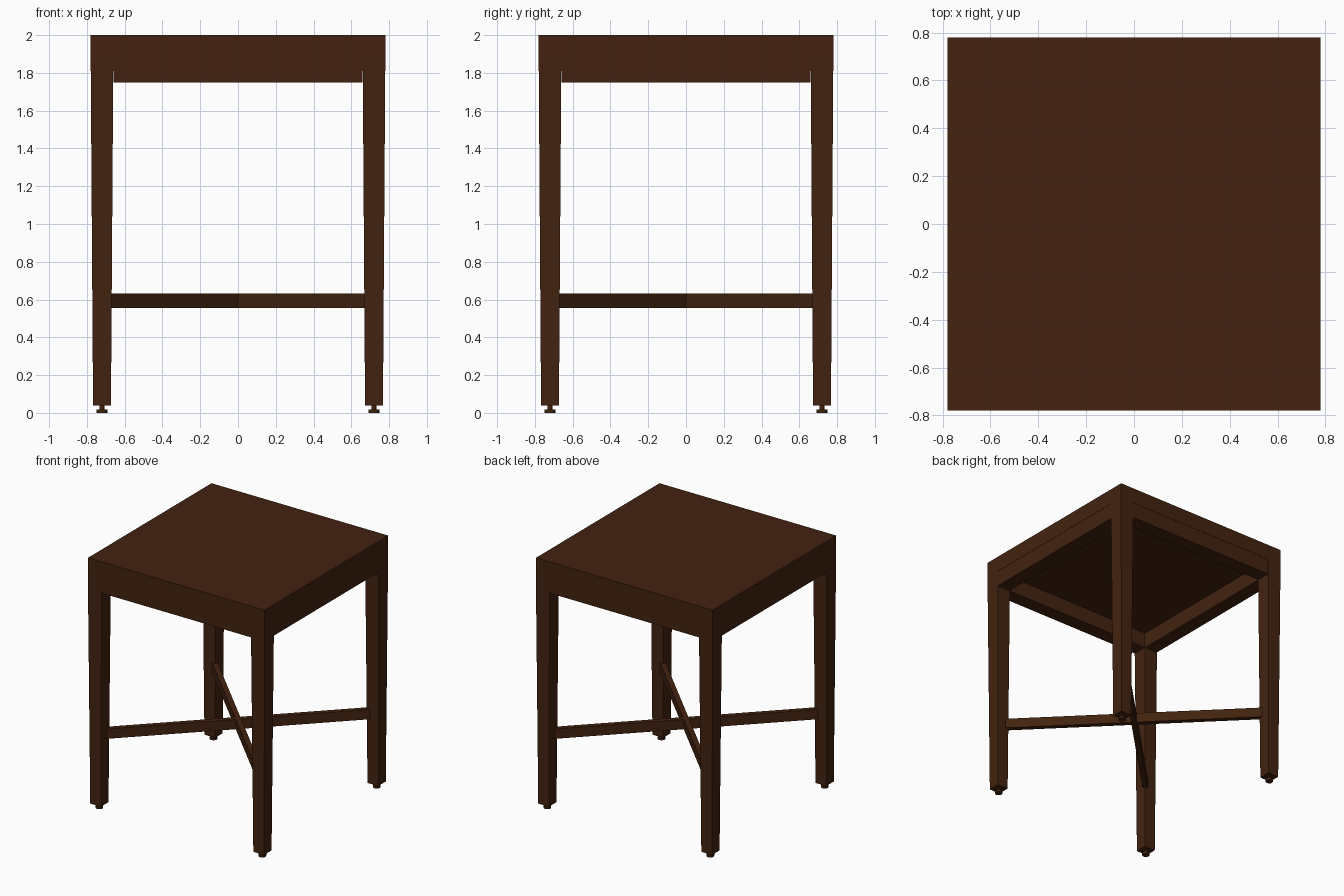
import bpy, bmesh, math
from mathutils import Matrix

if "Cube" in bpy.data.objects:
    bpy.data.objects.remove(bpy.data.objects["Cube"])

wood = bpy.data.materials.new("dark brown wood")
wood.diffuse_color = (0.056, 0.0165, 0.005, 1)
wood.use_nodes = True
wood.node_tree.nodes["Principled BSDF"].inputs["Base Color"].default_value = wood.diffuse_color


def finish(bm, name):
    bmesh.ops.recalc_face_normals(bm, faces=bm.faces)
    me = bpy.data.meshes.new(name)
    bm.to_mesh(me)
    bm.free()
    me.materials.append(wood)
    ob = bpy.data.objects.new(name, me)
    bpy.context.collection.objects.link(ob)
    return ob


def box(name, size, loc, angle=0, taper=1):
    """Box with optional z rotation; taper scales its bottom end."""
    bm = bmesh.new()
    bmesh.ops.create_cube(bm, size=1)
    for v in bm.verts:
        k = taper if v.co.z < 0 else 1
        v.co.x *= size[0] * k
        v.co.y *= size[1] * k
        v.co.z *= size[2]
    bm.transform(Matrix.Translation(loc) @ Matrix.Rotation(angle, 4, 'Z'))
    return finish(bm, name)


def disc(name, radius, z0, z1, x, y):
    bm = bmesh.new()
    bmesh.ops.create_cone(bm, cap_ends=True, segments=16, radius1=radius, radius2=radius,
                          depth=z1 - z0, matrix=Matrix.Translation((x, y, (z0 + z1) / 2)))
    return finish(bm, name)


# Thick square top
box("table_top", (1.56, 1.56, 0.125), (0, 0, 1.9375))

C = 0.72  # leg centre
for sy, fb in ((-1, "front"), (1, "back")):
    for sx, lr in ((-1, "left"), (1, "right")):
        # Tapered leg with levelling foot
        n = f"{fb}_{lr}"
        box(n + "_leg", (0.12, 0.12, 1.837), (sx * C, sy * C, 0.9565), taper=0.79)
        disc(n + "_foot_stem", 0.012, 0.014, 0.045, sx * C, sy * C)
        disc(n + "_foot_pad", 0.028, 0.0, 0.018, sx * C, sy * C)

# Aprons between the legs
for s, a, b in ((-1, "front", "left"), (1, "back", "right")):
    box(a + "_apron", (1.32, 0.115, 0.125), (0, s * 0.7205, 1.8125))
    box(b + "_apron", (0.115, 1.32, 0.125), (s * 0.7205, 0, 1.8125))

# Crossed diagonal stretchers
for i, a in enumerate((45, -45)):
    box(f"cross_stretcher_{i + 1}", (1.96, 0.04, 0.078), (0, 0, 0.593), math.radians(a))
